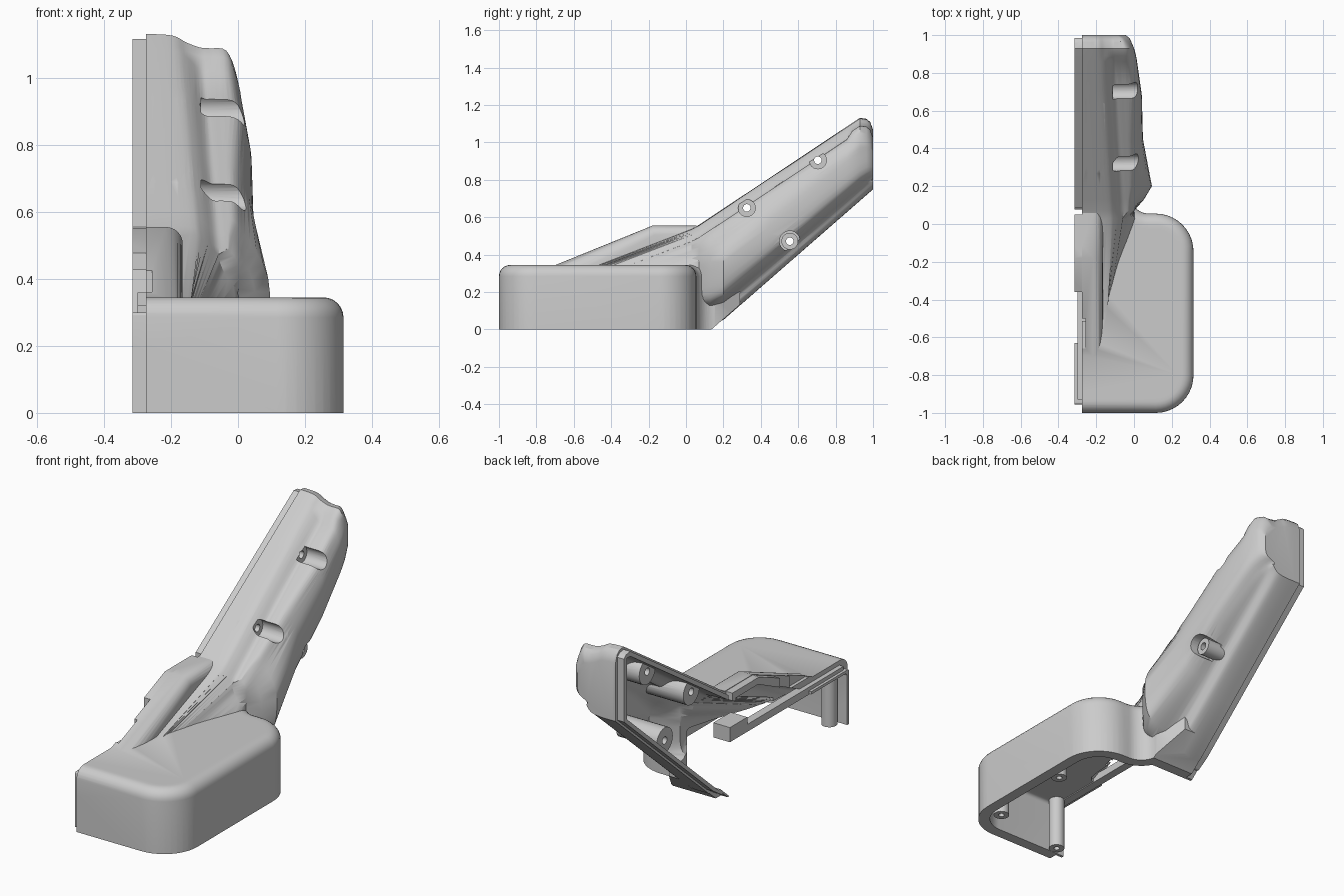
import bpy, bmesh, math
from mathutils import Vector

cube = bpy.data.objects.get("Cube")
if cube:
    bpy.data.objects.remove(cube)

CUT, LIP = -0.275, -0.315   # parting plane and edge of the joining tongue
SLOPE, HEEL = 0.872, 0.14   # underside line of the handle

plastic = bpy.data.materials.new("grey plastic")
plastic.use_nodes = True
plastic.diffuse_color = (0.6, 0.6, 0.6, 1)
plastic.node_tree.nodes["Principled BSDF"].inputs["Base Color"].default_value = (0.6, 0.6, 0.6, 1)


def loft(name, rings):
    bm = bmesh.new()
    rows = [[bm.verts.new(p) for p in ring] for ring in rings]
    n = len(rows[0])
    for a, b in zip(rows, rows[1:]):
        for i in range(n):
            j = (i + 1) % n
            bm.faces.new((a[i], a[j], b[j], b[i]))
    bm.faces.new(rows[0])
    bm.faces.new(rows[-1])
    bmesh.ops.recalc_face_normals(bm, faces=bm.faces)
    bmesh.ops.triangulate(bm, faces=bm.faces[:])
    mesh = bpy.data.meshes.new(name)
    bm.to_mesh(mesh)
    bm.free()
    mesh.materials.append(plastic)
    ob = bpy.data.objects.new(name, mesh)
    bpy.context.collection.objects.link(ob)
    return ob


def box(name, lo, hi):
    ring = [(lo[0], lo[1]), (hi[0], lo[1]), (hi[0], hi[1]), (lo[0], hi[1])]
    return loft(name, [[(x, y, z) for x, y in ring] for z in (lo[2], hi[2])])


def prism(name, side, x0, x1):
    return loft(name, [[(x, y, z) for y, z in side] for x in (x0, x1)])


def rod(name, axis, a, b, start, end, r, n=24):
    circle = [(a + r * math.cos(k * math.tau / n), b + r * math.sin(k * math.tau / n)) for k in range(n)]
    if axis == "X":
        return prism(name, circle, start, end)
    return loft(name, [[(u, v, t) for u, v in circle] for t in (start, end)])


def boolean(target, other, op, keep=False):
    before = len(target.data.polygons)
    for solver in ("MANIFOLD", "EXACT"):
        mod = target.modifiers.new("cut", "BOOLEAN")
        mod.operation, mod.solver, mod.object = op, solver, other
        graph = bpy.context.evaluated_depsgraph_get()
        mesh = bpy.data.meshes.new_from_object(target.evaluated_get(graph))
        target.modifiers.clear()
        if len(mesh.polygons) not in (0, before):
            target.data = mesh
            break
    if not keep:
        bpy.data.objects.remove(other)


def trim_side(ob, x):
    boolean(ob, box("side_trim", (-2, -2, -2), (x, 2, 2)), "DIFFERENCE")


def trim_floor(ob):
    boolean(ob, box("floor_trim", (-2, -2, -2), (2, 2, 0)), "DIFFERENCE")


def spline(pts, steps=4):
    out = []
    for i in range(len(pts) - 1):
        p0, p1, p2, p3 = (Vector(pts[min(max(i + k, 0), len(pts) - 1)]) for k in (-1, 0, 1, 2))
        for s in range(steps):
            t = s / steps
            out.append(p1 + 0.5 * t * (p2 - p0 + t * (2 * p0 - 5 * p1 + 4 * p2 - p3
                       + t * (3 * (p1 - p2) + p3 - p0))))
    return out + [Vector(pts[-1])]


def rounding(r, n=6):
    # (inset, distance below the rim) pairs of a quarter round
    return [(r * (1 - math.cos(k * math.pi / 2 / n)), r * (1 - math.sin(k * math.pi / 2 / n)))
            for k in range(n + 1)]


# Handle: stations of (y, upper ridge x, widest x)
STATIONS = [(-0.5, -0.15, -0.15), (0.03, -0.07, -0.07), (0.07, 0, 0), (0.13, 0.01, 0.05),
            (0.2, 0.02, 0.09), (0.45, 0.015, 0.045), (0.68, 0.02, 0.04), (0.86, 0, 0.015),
            (0.89, 0, 0.01), (0.93, -0.005, 0), (0.965, -0.02, -0.015), (0.985, -0.03, -0.025),
            (1, -0.05, -0.045)]


def section(y, ridge, wide, d, start):
    top = 0.335 + 0.385 * (y + 0.5) if y < 0.05 else 0.547 + 0.665 * (min(y, 0.94) - 0.05)
    end = min(1, max(0, (y - 0.92) / 0.08))
    top -= 0.07 * (1 - math.sqrt(1 - end * end)) + d
    low = max(0.02, SLOPE * (y - HEEL)) + d
    h = top - low
    g = -0.14 + (1 - y) * 0.06
    dip = min(0.065 if y < 0.88 else 0.04, 0.2 * h)
    pts = [(CUT, top), (g - 0.06, top - 0.005), (g - 0.02, top - 0.025), (g + 0.02, top - dip),
           (g + 0.05, top - dip - 0.003), (max(ridge - 0.03, g + 0.06), top - dip - 0.01),
           (ridge, top - min(0.12, 0.3 * h)), (wide, low + 0.59 * h), (wide - 0.006, low + 0.3 * h),
           (wide - 0.06, low + 0.19 * h), (-0.1, low + 0.13 * h), (-0.13, low + 0.03 * h),
           (-0.19, low), (CUT, low)]
    # the part in front of the grip flares into the tray
    flare = 2 if wide < -0.05 else 0
    curve = spline([(min(x, wide) - d + flare * min(0.2, top - z) ** 2, z) for x, z in pts])
    curve[0].x = curve[-1].x = start
    return [(p.x, y, p.y) for p in curve]


def handle(name, d, start, first=-0.5):
    rings = []
    for y, ridge, wide in STATIONS:
        if y < first:
            continue
        if d:
            y = y + d if y < 0.3 else min(y, 1 - d + (y - 1) * 0.2)
        rings.append(section(y, ridge, wide, d, start))
    return loft(name, rings)


def arc(cx, cy, r, a0, a1, n=10):
    return [(cx + r * math.cos(math.radians(a0 + (a1 - a0) * k / n)),
             cy + r * math.sin(math.radians(a0 + (a1 - a0) * k / n))) for k in range(n + 1)]


# Base tray with the neck that runs into the handle
def tray(name, d, start, bottom, top, r):
    def ring(e, z):
        outline = [(start, -1 + e)] + arc(0.115, -0.8, 0.2 - e, -90, 0)
        outline += arc(0.115, -0.145, 0.2 - e, 0, 90) + arc(0.08, 0.155, 0.1 + e, -90, -180)
        return [(x, y, z) for x, y in outline + [(-0.1 - e, 0.29), (start, 0.29)]]
    rims = rounding(r) + [(r + 0.02, 0)]
    ob = loft(name, [ring(d, bottom)] + [ring(d + e, top - b) for e, b in rims])
    heel = HEEL - 0.004 - d
    wedge = [(y, SLOPE * (y - heel)) for y in (-0.5, 1.5)] + [(1.5, -1)]
    boolean(ob, prism("heel_trim", wedge, -2, 2), "DIFFERENCE")
    return ob


# Raised sloping block on the tray
def block(name, d, start):
    def ring(e, x):
        side = [(-0.71 + 2 * e, 0.34 - e), (-0.18 + 0.2 * e, 0.555 - e), (0.057 - d, 0.555 - e),
                (0.057 - d, 0.24), (-0.71 + 2 * e, 0.24)]
        return [(x, y, z) for y, z in side]
    return loft(name, [ring(d, start)] + [ring(d + e, -0.165 - d - b) for e, b in rounding(0.05)])


# Outer skin
shell = handle("housing_shell", 0, -0.4)
boolean(shell, tray("tray", 0, -0.41, -0.05, 0.345, 0.06), "UNION")
boolean(shell, block("raised_block", 0, -0.42), "UNION")
trim_side(shell, CUT)
trim_floor(shell)
skin = shell.copy()
skin.data = shell.data.copy()
bpy.context.collection.objects.link(skin)

# Joining tongue along the parting plane
boolean(shell, handle("handle_tongue", 0.015, -0.43, 0.06), "UNION")
boolean(shell, tray("tray_tongue", 0.045, -0.44, -0.07, 0.3, 0.01), "UNION")
ramp = [(-0.36, 0.25), (-0.36, 0.478), (-0.18, 0.552), (0.05, 0.552), (0.05, 0.25)]
boolean(shell, prism("block_tongue", ramp, -0.45, -0.26), "UNION")
trim_side(shell, LIP)
trim_floor(shell)

# Hollow interior
boolean(shell, tray("tray_hollow", 0.06, -0.5, -0.2, 0.285, 0.02), "DIFFERENCE")
boolean(shell, handle("handle_hollow", 0.042, -0.51), "DIFFERENCE")
boolean(shell, block("block_hollow", 0.04, -0.52), "DIFFERENCE")

# Stepped notch in the block edge
boolean(shell, box("notch", (-0.53, -0.66, 0.355), (-0.257, -0.5, 0.7)), "DIFFERENCE")

# Screw sleeves in the handle, trimmed to the skin: y, z, sleeve radius, pocket floor, pocket radius
SCREWS = [(0.325, 0.65, 0.07, -0.11, 0.046), (0.705, 0.905, 0.07, -0.11, 0.046),
          (0.555, 0.472, 0.07, -0.08, 0.055)]
for y, z, r, floor, pocket in SCREWS:
    sleeve = rod("sleeve", "X", y, z, -0.26, 0.2, r)
    boolean(sleeve, skin, "INTERSECT", keep=True)
    boolean(shell, sleeve, "UNION")
    boolean(shell, rod("pocket", "X", y, z, floor, 0.3, pocket), "DIFFERENCE")
boolean(shell, rod("screw_boss", "X", 0.555, 0.472, -0.25, 0, 0.045), "UNION")
for y, z, *_ in SCREWS:
    boolean(shell, rod("screw_hole", "X", y, z, -0.5, 0.3, 0.02), "DIFFERENCE")
bpy.data.objects.remove(skin)

# Posts and rail inside the tray
parts = [shell]
for name, x, y, low in (("front_post", -0.235, -0.9, 0.0), ("corner_post", 0.17, -0.86, 0.03),
                        ("middle_post", 0.0, -0.6, 0.2)):
    post = rod(name, "Z", x, y, low, 0.3, 0.04)
    boolean(post, rod("post_hole", "Z", x, y, low - 0.1, low + 0.06, 0.015), "DIFFERENCE")
    parts.append(post)
parts.append(box("inner_rail", (-0.3, -0.93, 0.28), (-0.255, -0.1, 0.32)))
parts.append(box("contact_holder", (-0.3, -0.1, 0.28), (-0.2, 0.05, 0.36)))

# Smooth shading with sharp edges kept
for ob in parts:
    ob.data.materials.clear()
    ob.data.materials.append(plastic)
    bpy.ops.object.select_all(action="DESELECT")
    ob.select_set(True)
    bpy.context.view_layer.objects.active = ob
    bpy.ops.object.shade_smooth_by_angle(angle=math.radians(32))
